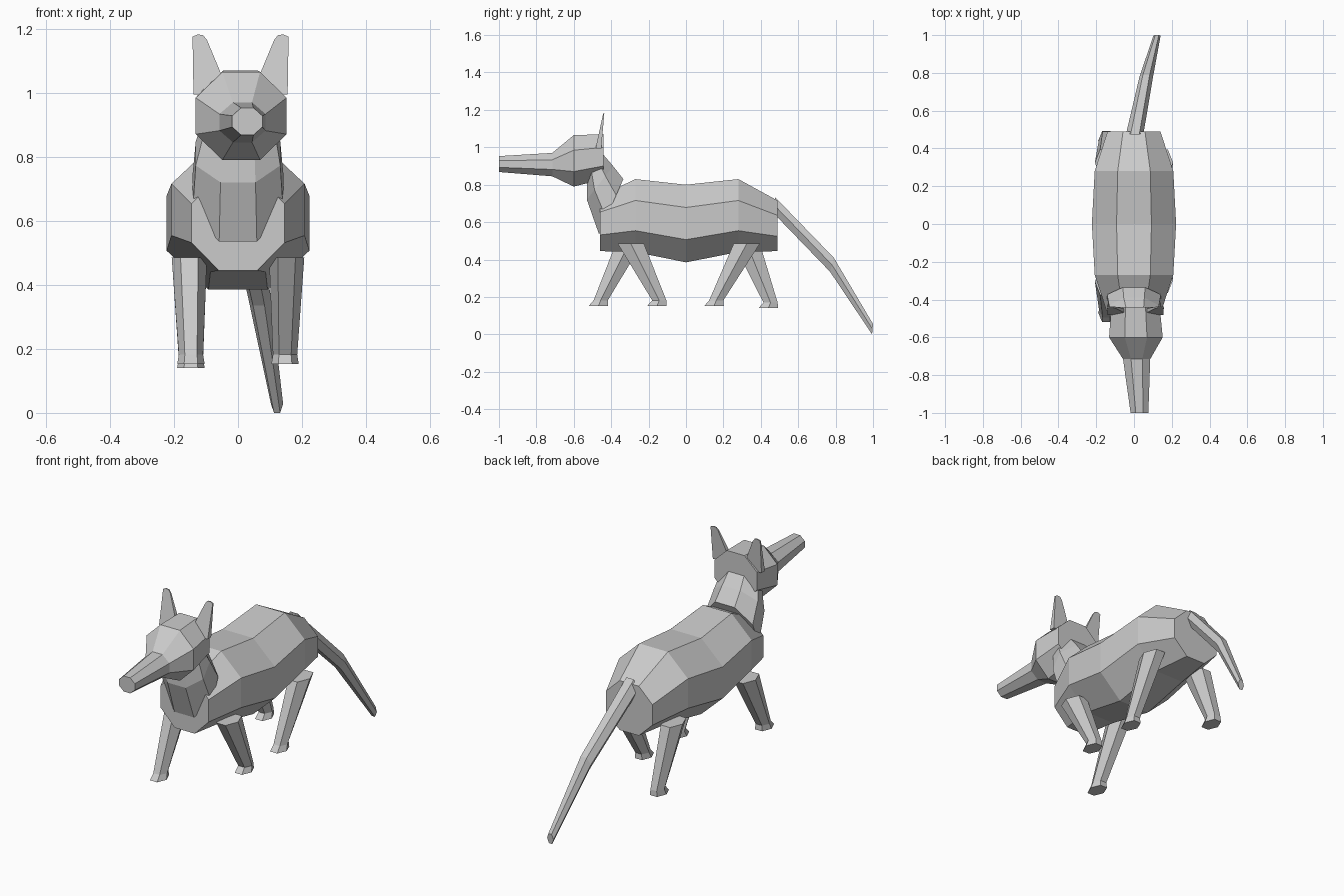
import bpy, bmesh, math
from mathutils import Vector

cube = bpy.data.objects.get("Cube")
if cube:
    bpy.data.objects.remove(cube, do_unlink=True)

grey = bpy.data.materials.new("plain grey")
grey.use_nodes = True
COLOUR = (0.6, 0.6, 0.6, 1)
grey.diffuse_color = COLOUR
grey.node_tree.nodes["Principled BSDF"].inputs["Base Color"].default_value = COLOUR


def add_object(name, bm):
    bmesh.ops.recalc_face_normals(bm, faces=bm.faces)
    mesh = bpy.data.meshes.new(name)
    bm.to_mesh(mesh)
    bm.free()
    mesh.materials.append(grey)
    obj = bpy.data.objects.new(name, mesh)
    bpy.context.collection.objects.link(obj)


def ring(sides, start, end, half, cx):
    """Polygon spanning two (y, z) points, with a half width along x."""
    a, b = Vector((cx, *start)), Vector((cx, *end))
    turn = math.pi / sides if sides == 8 else 0
    angles = [turn + math.tau * i / sides for i in range(sides)]
    wide = max(math.cos(t) for t in angles)
    tall = max(math.sin(t) for t in angles)
    return [(a + b) / 2 + (a - b) / 2 * math.sin(t) / tall
            + Vector((half * math.cos(t) / wide, 0, 0)) for t in angles]


def loft(name, sides, sections):
    """Skin a capped tube through (start, end, half width, centre x) sections."""
    bm = bmesh.new()
    loops = [[bm.verts.new(p) for p in ring(sides, *s)] for s in sections]
    for low, high in zip(loops, loops[1:]):
        for i in range(sides):
            j = (i + 1) % sides
            bm.faces.new((low[i], low[j], high[j], high[i]))
    bm.faces.new(loops[0])
    bm.faces.new(loops[-1])
    add_object(name, bm)


# Trunk, neck and head with long snout
loft("body", 8, [
    ((-0.46, 0.74), (-0.46, 0.445), 0.145, 0),
    ((-0.27, 0.83), (-0.27, 0.44), 0.208, 0),
    ((0, 0.8), (0, 0.385), 0.223, 0),
    ((0.28, 0.83), (0.28, 0.44), 0.208, 0),
    ((0.49, 0.715), (0.49, 0.445), 0.14, 0)])
loft("neck", 8, [
    ((-0.335, 0.83), (-0.465, 0.535), 0.142, 0),
    ((-0.39, 0.90), (-0.53, 0.72), 0.132, 0),
    ((-0.45, 0.97), (-0.53, 0.84), 0.11, 0.005)])
loft("head", 8, [
    ((-0.44, 1.07), (-0.44, 0.83), 0.128, 0.008),
    ((-0.6, 1.065), (-0.6, 0.79), 0.142, 0.01),
    ((-0.715, 0.97), (-0.715, 0.845), 0.072, 0.014),
    ((-1, 0.953), (-1, 0.868), 0.047, 0.029)])

# Tail sweeping down and to one side
loft("tail", 6, [
    ((0.475, 0.735), (0.49, 0.625), 0.046, 0.005),
    ((0.79, 0.41), (0.77, 0.335), 0.036, 0.065),
    ((1, 0.055), (0.995, 0.0), 0.019, 0.122)])

# Legs in mid stride: side, hip y, foot y, ground height
STRIDE = {
    "front_left_leg": (1, -0.295, -0.155, 0.152),
    "front_right_leg": (-1, -0.305, -0.468, 0.152),
    "back_left_leg": (1, 0.325, 0.15, 0.152),
    "back_right_leg": (-1, 0.325, 0.44, 0.14)}
for name, (side, hip, foot, ground) in STRIDE.items():
    ankle = foot + 0.012
    loft(name, 6, [
        ((hip - 0.07, 0.485), (hip + 0.07, 0.485), 0.055, side * 0.152),
        ((ankle - 0.038, ground + 0.03), (ankle + 0.038, ground + 0.03), 0.038, side * 0.147),
        ((foot - 0.052, ground), (foot + 0.052, ground), 0.043, side * 0.147)])

# Thin upright ears: across, height
OUTLINE = [(0.055, 1.045), (0.105, 1.165), (0.117, 1.18), (0.134, 1.182),
           (0.15, 1.175), (0.147, 0.995), (0.122, 0.995)]
for name, side in (("left_ear", 1), ("right_ear", -1)):
    bm = bmesh.new()
    front, back = [], []
    for x, z in OUTLINE:
        up = (z - 0.995) / 0.185
        y = -0.483 + 0.04 * up
        front.append(bm.verts.new((0.008 + side * x, y, z)))
        back.append(bm.verts.new((0.008 + side * x, y + 0.03 - 0.024 * up, z)))
    bm.faces.new(front)
    bm.faces.new(back)
    for i in range(len(front)):
        j = (i + 1) % len(front)
        bm.faces.new((front[i], front[j], back[j], back[i]))
    add_object(name, bm)
